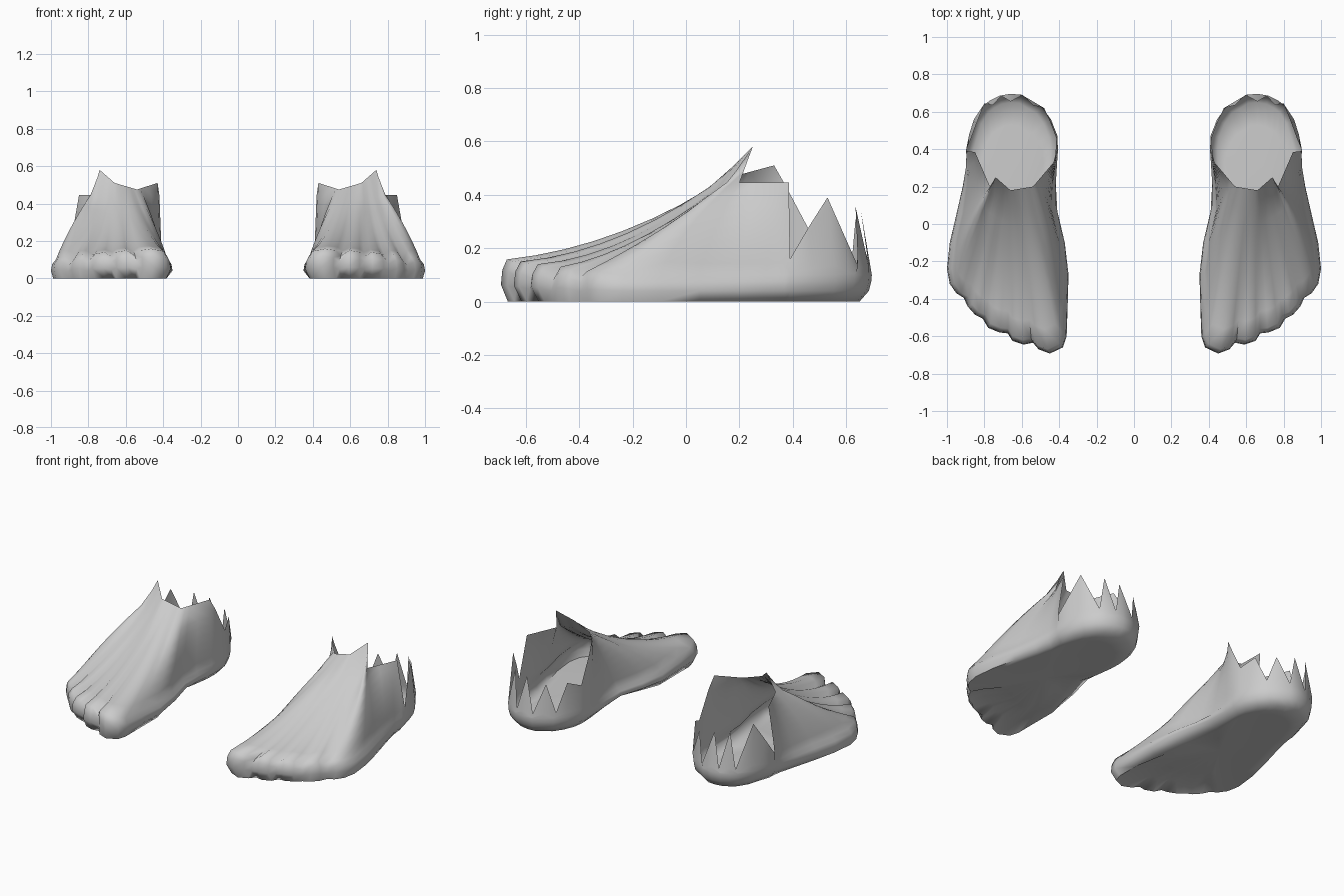
import bpy, bmesh, math
from mathutils import Vector

if "Cube" in bpy.data.objects:
    bpy.data.objects.remove(bpy.data.objects["Cube"])

# Open front edge of the ankle, inner side to outer side
FRONT_RIM = [Vector(p) for p in ((.43, .33, .51), (.54, .2, .475), (.66, .18, .51),
                                 (.74, .25, .58), (.77, .2, .445), (.85, .385, .445))]

# Forefoot outline: x, y, height of rounded edge, position along the front rim
FOREFOOT = [
    (.405, .33, .1, 0), (.413, .2, .1, .4), (.41, .07, .1, .7), (.37, -.1, .1, .85),
    (.35, -.27, .1, 1), (.355, -.45, .11, 1.1), (.36, -.6, .12, 1.2),
    (.38, -.66, .145, 1.3), (.45, -.693, .158, 1.4), (.51, -.67, .15, 1.55),  # big toe
    (.54, -.635, .12, 1.65), (.59, -.645, .15, 1.75), (.65, -.625, .14, 1.9), # second toe
    (.675, -.585, .115, 2), (.72, -.58, .14, 2.1), (.78, -.555, .13, 2.25),   # third toe
    (.81, -.505, .1, 2.4), (.85, -.485, .13, 2.5), (.89, -.44, .12, 2.65),    # fourth toe
    (.91, -.395, .095, 2.8), (.95, -.37, .115, 3), (.985, -.32, .11, 3.2),    # little toe
    (1, -.24, .1, 3.4), (.985, -.1, .1, 3.7), (.95, .05, .1, 4),
    (.92, .2, .1, 4.4), (.905, .3, .1, 4.8), (.902, .37, .1, 5)]

# Heel outline x, y and the jagged rim point above it
HEEL = [
    (.905, .39, .9, .39, .16), (.885, .48, .87, .46, .28), (.86, .56, .845, .53, .39),
    (.81, .635, .80, .645, .13), (.77, .665, .755, .635, .355), (.72, .69, .71, .685, .13),
    (.66, .70, .66, .655, .34), (.60, .695, .595, .69, .13), (.54, .66, .54, .635, .31),
    (.49, .63, .48, .62, .14), (.44, .56, .45, .55, .31), (.405, .47, .415, .46, .27),
    (.40, .40, .42, .37, .44)]


def clamp(v, lo=0.0, hi=1.0):
    return max(lo, min(hi, v))


def column(x, y, z0, rim):
    """Points from the sole edge, round the side, and up to the rim."""
    toe = clamp((-.2 - y) / .35)
    heel = clamp((y - .1) / .35)
    arch = math.exp(-((y - .02) / .16) ** 2) if x < .6 else 0
    base = Vector((x, y, 0))
    inward = (Vector((.66, clamp(y, -.35, .45), 0)) - base).normalized()
    tuck = (.012 if x > .8 else .03) * (1 - heel) + .05 * heel + .03 * arch
    pts = []
    for f, inset in ((0, tuck), (.4, .015 * heel), (.75, .006), (1, .004 + .022 * (1 - heel))):
        low = .03 * arch * (1 - f)
        pts.append(base + inward * inset + Vector((0, 0, z0 * f + low)))
    start = pts[-1].copy()
    dip = 0
    if toe > 0:  # creases between the toes fade out up the foot
        even = .16 - .05 * clamp((x - .45) / .5)
        dip = (z0 - even) * toe
        start.z -= dip
    a, b = (.5, .5) if y > .38 else (.3 + .2 * toe, .5 - .37 * toe)
    top = rim.copy()
    if y < .38:
        top.z = min(rim.z, .5)
    ctrl = start.lerp(top, a)
    ctrl.z = start.z + (top.z - start.z) * b
    for i in range(1, 9):
        t = i / 8
        p = start * (1 - t) ** 2 + ctrl * (2 * t * (1 - t)) + top * t * t
        p.z += dip * (1 - t) ** 4
        pts.append(p)
    pts[-1] = rim
    return pts


# Columns all the way round the foot
columns = []
for x, y, z0, q in FOREFOOT:
    i = min(int(q), 4)
    columns.append(column(x, y, z0, FRONT_RIM[i].lerp(FRONT_RIM[i + 1], q - i)))
for x, y, rx, ry, rz in HEEL:
    columns.append(column(x, y, .1, Vector((rx, ry, rz))))

# Skin of the foot, left open at the ankle
bm = bmesh.new()
grid = [[bm.verts.new(p) for p in col] for col in columns]
n = len(grid)
for i in range(n):
    c, d = grid[i], grid[(i + 1) % n]
    for j in range(len(c) - 1):
        bm.faces.new((c[j], d[j], d[j + 1], c[j + 1]))

# Sole with a hollow behind the toes and under the arch
centre = Vector((.66, -.02, 0))
ring = [c[0] for c in grid]
for scale, toe_lift, lift in ((.82, .025, .004), (.5, .004, .01)):
    inner = []
    for c in grid:
        p = centre.lerp(c[0].co, scale)
        p.z += toe_lift if c[0].co.y < -.4 else lift
        inner.append(bm.verts.new(p))
    for i in range(n):
        k = (i + 1) % n
        bm.faces.new((ring[k], ring[i], inner[i], inner[k]))
    ring = inner
middle = bm.verts.new(centre + Vector((0, 0, .015)))
for i in range(n):
    bm.faces.new((ring[(i + 1) % n], ring[i], middle))
bmesh.ops.recalc_face_normals(bm, faces=bm.faces)
bm.faces.ensure_lookup_table()
# Make the sole face down
if bm.faces[-1].normal.z > 0:
    bmesh.ops.reverse_faces(bm, faces=bm.faces)

mesh = bpy.data.meshes.new("feet")
bm.to_mesh(mesh)
bm.free()
feet = bpy.data.objects.new("feet", mesh)
bpy.context.collection.objects.link(feet)

grey = bpy.data.materials.new("plain grey")
grey.diffuse_color = (.6, .6, .6, 1)
grey.use_nodes = True
grey.node_tree.nodes["Principled BSDF"].inputs["Base Color"].default_value = grey.diffuse_color
mesh.materials.append(grey)

bpy.context.view_layer.objects.active = feet
feet.select_set(True)
bpy.ops.object.shade_smooth_by_angle(angle=math.radians(75))

# Other foot
feet.modifiers.new("other_foot", 'MIRROR').use_mirror_merge = False
